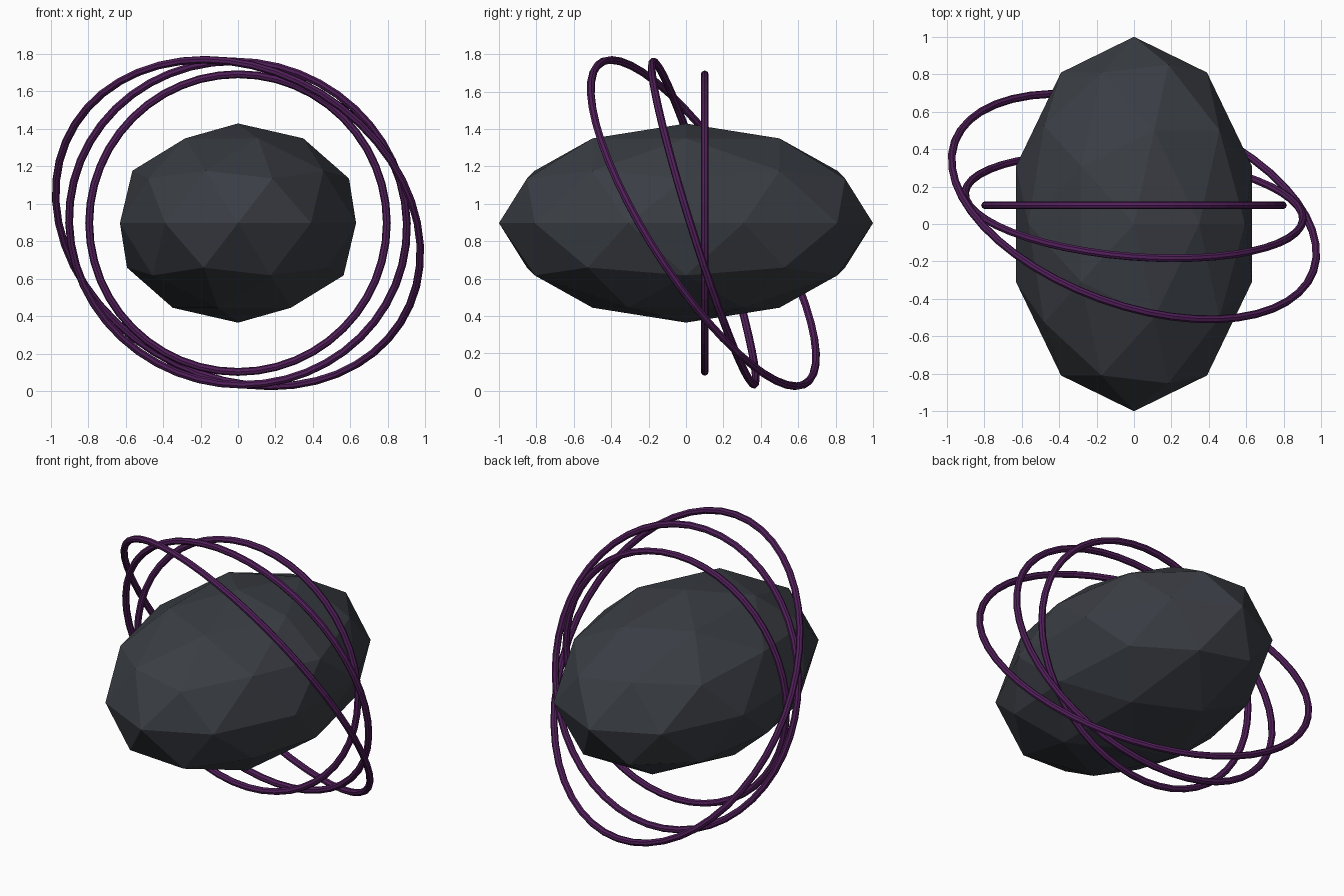
import bpy
from mathutils import Vector

if "Cube" in bpy.data.objects:
    bpy.data.objects.remove(bpy.data.objects["Cube"])

CENTRE_Z = 0.897
TUBE = 0.021


def material(name, rgb):
    mat = bpy.data.materials.new(name)
    mat.diffuse_color = (*rgb, 1)
    mat.use_nodes = True
    mat.node_tree.nodes["Principled BSDF"].inputs["Base Color"].default_value = mat.diffuse_color
    return mat


stone = material("dark_stone", (0.042, 0.047, 0.057))
purple = material("purple", (0.085, 0.014, 0.105))

# Faceted stone body, stretched front to back
bpy.ops.mesh.primitive_ico_sphere_add(subdivisions=2, radius=1, location=(0, 0, CENTRE_Z))
body = bpy.context.object
body.name = "stone_body"
body.scale = (0.663, 1.0, 0.532)
bpy.ops.object.transform_apply(location=False, rotation=False, scale=True)
body.data.materials.append(stone)


# Thin orbiting rings, each given by its radius and the axis it faces
def ring(name, radius, y, axis):
    bpy.ops.mesh.primitive_torus_add(
        major_segments=48, minor_segments=8,
        major_radius=radius, minor_radius=TUBE,
        location=(0, y, CENTRE_Z),
        rotation=Vector(axis).to_track_quat('Z', 'X').to_euler())
    obj = bpy.context.object
    obj.name = name
    obj.data.materials.append(purple)


ring("inner_ring", 0.795, 0.10, (0, 1, 0))
ring("middle_ring", 0.905, 0.095, (0.077, 0.951, 0.298))
ring("outer_ring", 1.018, 0.093, (0.29, 0.805, 0.515))
